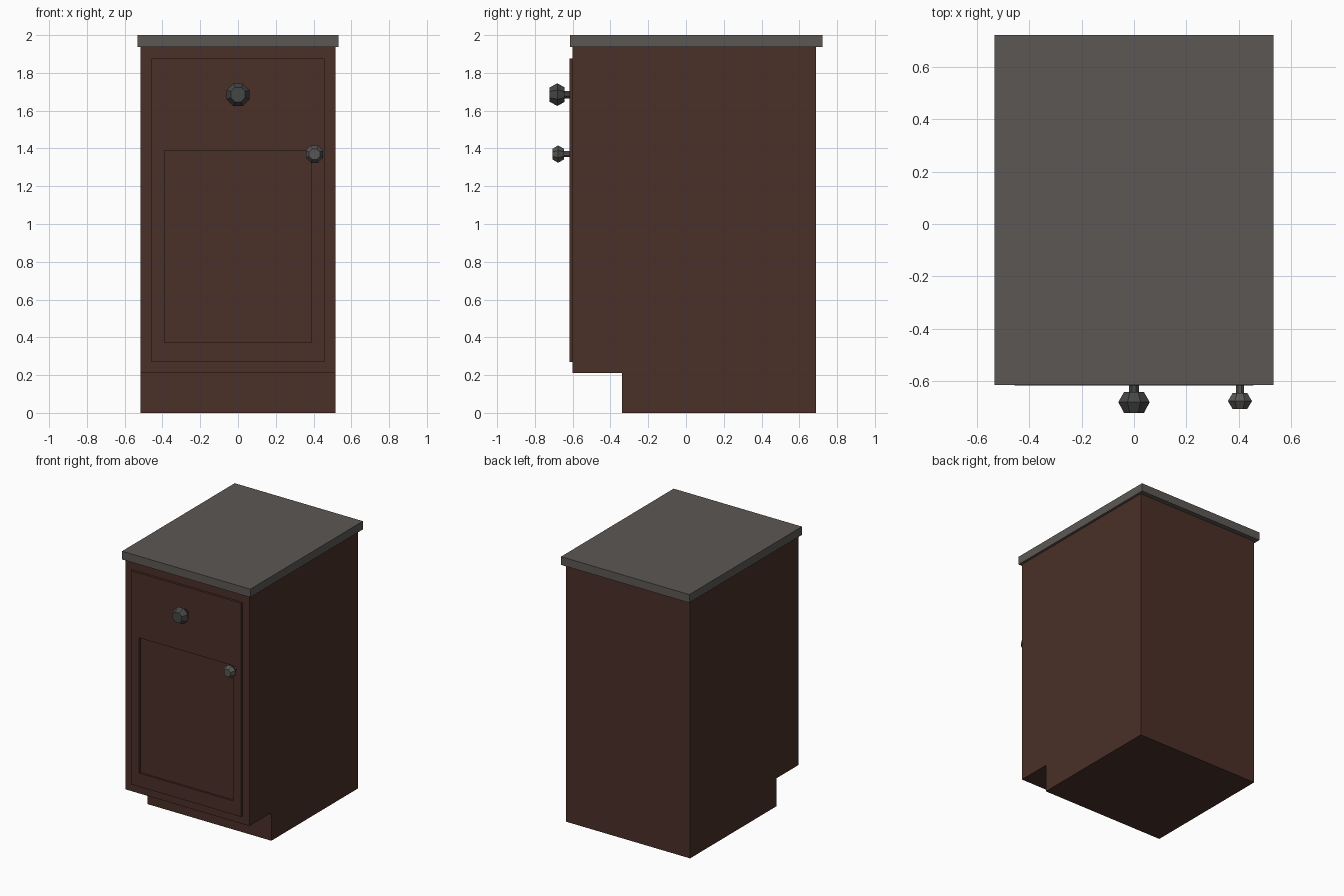
import bpy, bmesh, math
from mathutils import Matrix

if "Cube" in bpy.data.objects:
    bpy.data.objects.remove(bpy.data.objects["Cube"])


def material(name, rgb):
    m = bpy.data.materials.new(name)
    m.diffuse_color = (*rgb, 1)
    m.use_nodes = True
    m.node_tree.nodes["Principled BSDF"].inputs["Base Color"].default_value = m.diffuse_color
    return m


WOOD = material("dark_wood", (0.069, 0.029, 0.021))
STONE = material("grey_stone", (0.108, 0.097, 0.09))
IRON = material("dark_metal", (0.06, 0.063, 0.06))
STEEL = material("grey_metal", (0.1, 0.095, 0.09))


def finish(name, bm, mat):
    bmesh.ops.recalc_face_normals(bm, faces=bm.faces[:])
    me = bpy.data.meshes.new(name)
    bm.to_mesh(me)
    bm.free()
    me.materials.append(mat)
    ob = bpy.data.objects.new(name, me)
    bpy.context.collection.objects.link(ob)
    return ob


def add_box(bm, x, y, z):
    size = Matrix.Diagonal((x[1] - x[0], y[1] - y[0], z[1] - z[0], 1))
    centre = Matrix.Translation((sum(x) / 2, sum(y) / 2, sum(z) / 2))
    return bmesh.ops.create_cube(bm, size=1, matrix=centre @ size)


def box(name, x, y, z, mat):
    bm = bmesh.new()
    add_box(bm, x, y, z)
    return finish(name, bm, mat)


def knob(name, x, z, profile, mat, sides=8):
    """Faceted knob turned about the y axis from (radius, y) pairs."""
    bm = bmesh.new()
    rings = []
    for r, y in profile:
        r /= math.cos(math.pi / sides)  # radius measured to the flats
        angles = [(i + 0.5) * 2 * math.pi / sides for i in range(sides)]
        rings.append([bm.verts.new((x + r * math.cos(a), y, z + r * math.sin(a))) for a in angles])
    for a, b in zip(rings, rings[1:]):
        for i in range(sides):
            j = (i + 1) % sides
            bm.faces.new((a[i], a[j], b[j], b[i]))
    bm.faces.new(rings[0])
    bm.faces.new(rings[-1])
    return finish(name, bm, mat)


# Carcass: side profile with toe kick, extruded across the width
HALF = 0.515
bm = bmesh.new()
side = [(-0.34, 0), (0.687, 0), (0.687, 1.938), (-0.6, 1.938), (-0.6, 0.21), (-0.34, 0.21)]
face = bm.faces.new([bm.verts.new((-HALF, y, z)) for y, z in side])
ext = bmesh.ops.extrude_face_region(bm, geom=[face], use_keep_orig=True)
verts = [v for v in ext["geom"] if isinstance(v, bmesh.types.BMVert)]
bmesh.ops.translate(bm, verts=verts, vec=(2 * HALF, 0, 0))
finish("cabinet_body", bm, WOOD)

# Countertop
box("countertop", (-0.533, 0.533), (-0.615, 0.722), (1.938, 2.0), STONE)

# Drawer front
FRONT = -0.617
box("drawer_front", (-0.457, 0.457), (FRONT, -0.6), (1.483, 1.875), WOOD)

# Door with a recessed centre panel
bm = bmesh.new()
add_box(bm, (-0.457, 0.457), (FRONT, -0.6), (0.27, 1.483))
bm.normal_update()
front = min(bm.faces, key=lambda f: f.calc_center_median().y)
bmesh.ops.inset_region(bm, faces=[front], thickness=0.095)
for v in front.verts:
    v.co.z = 1.388 if v.co.z > 0.9 else 0.372
ext = bmesh.ops.extrude_discrete_faces(bm, faces=[front])
bmesh.ops.translate(bm, verts=ext["faces"][0].verts[:], vec=(0, 0.014, 0))
finish("door", bm, WOOD)

# Knobs
knob("drawer_knob", 0, 1.685,
     [(0.02, FRONT), (0.02, -0.642), (0.038, -0.642), (0.06, -0.681), (0.038, -0.722)], IRON)
knob("door_knob", 0.405, 1.37,
     [(0.016, FRONT), (0.016, -0.646), (0.028, -0.646), (0.046, -0.677), (0.028, -0.707)], STEEL)
